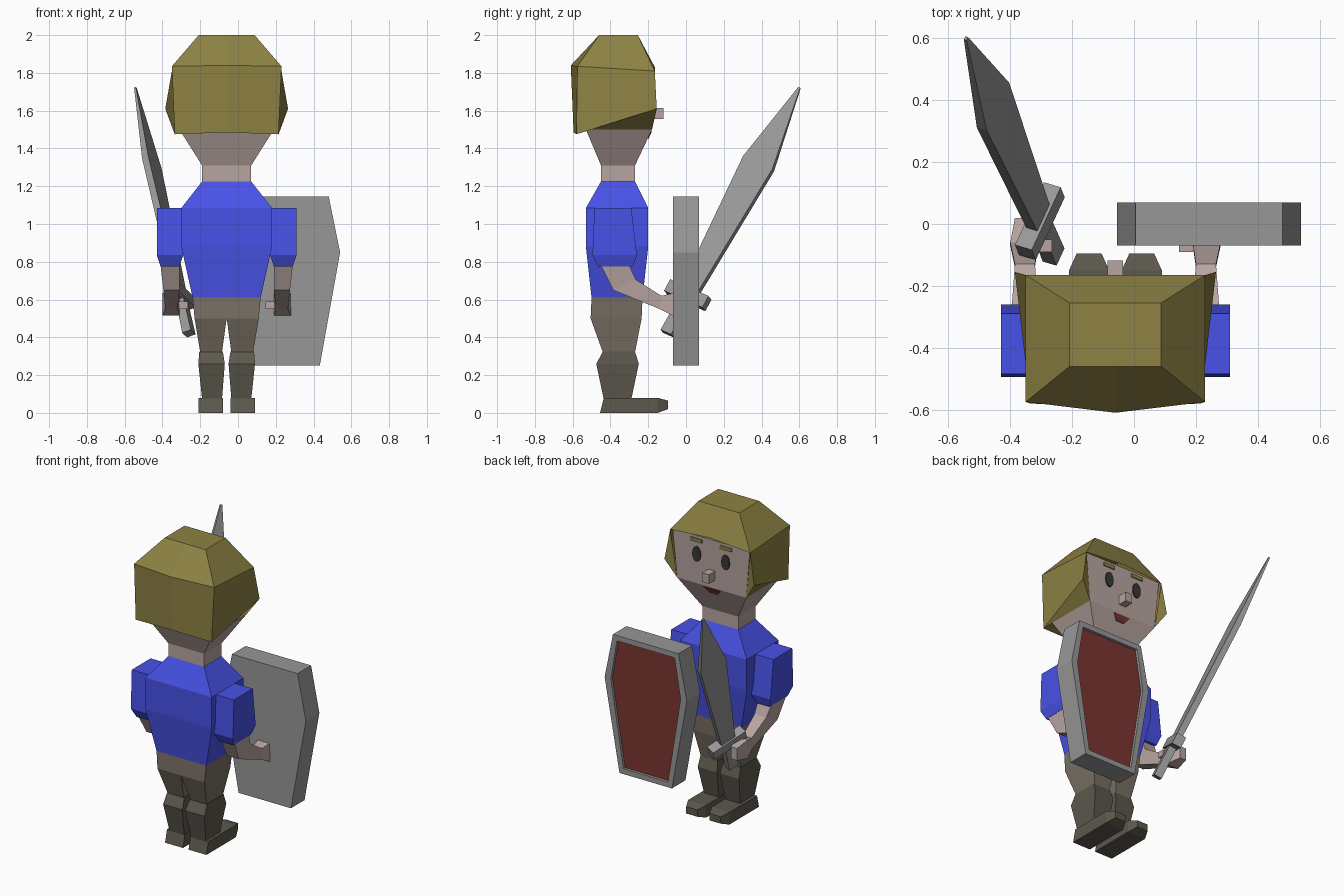
import bpy, bmesh, math
from mathutils import Vector, Matrix

if "Cube" in bpy.data.objects:
    bpy.data.objects.remove(bpy.data.objects["Cube"])

CX = -0.06  # body centre line


def material(name, r, g, b):
    m = bpy.data.materials.new(name)
    m.use_nodes = True
    m.diffuse_color = (r, g, b, 1)
    m.node_tree.nodes["Principled BSDF"].inputs["Base Color"].default_value = (r, g, b, 1)
    return m


SKIN = material("skin", 0.48, 0.375, 0.355)
HAIR = material("olive hair", 0.27, 0.225, 0.058)
BLUE = material("blue cloth", 0.065, 0.085, 0.8)
PANTS = material("brown trousers", 0.19, 0.16, 0.125)
BOOT = material("dark leather", 0.108, 0.098, 0.074)
STEEL = material("grey steel", 0.31, 0.31, 0.31)
RED = material("dark red", 0.195, 0.036, 0.03)
DARK = material("eye black", 0.04, 0.04, 0.036)


def finish(name, bm, *mats):
    bmesh.ops.recalc_face_normals(bm, faces=bm.faces)
    me = bpy.data.meshes.new(name)
    bm.to_mesh(me)
    bm.free()
    for m in mats:
        me.materials.append(m)
    ob = bpy.data.objects.new(name, me)
    bpy.context.collection.objects.link(ob)
    return ob


def loft(name, rings, mat):
    """Skin a closed solid through rings of equal point count."""
    bm = bmesh.new()
    vs = [[bm.verts.new(p) for p in ring] for ring in rings]
    n = len(vs[0])
    for a, b in zip(vs, vs[1:]):
        for i in range(n):
            j = (i + 1) % n
            bm.faces.new((a[i], a[j], b[j], b[i]))
    bm.faces.new(vs[0])
    bm.faces.new(vs[-1])
    return finish(name, bm, mat)


def flat(x0, x1, y0, y1, z, s=1):
    """Level rectangle, x measured from the body centre line."""
    return [(CX + s * x, y, z) for x, y in ((x0, y0), (x1, y0), (x1, y1), (x0, y1))]


def cut(x0, x1, low, high, s=1):
    """Tilted rectangle between two (y, z) points."""
    return [(CX + s * x, *p) for x, p in ((x0, low), (x1, low), (x1, high), (x0, high))]


def box(name, x0, x1, y0, y1, z0, z1, mat, s=1):
    return loft(name, [flat(x0, x1, y0, y1, z, s) for z in (z0, z1)], mat)


# Torso, hips, neck and head
loft("shirt", [flat(-w, w, a, b, z) for w, a, b, z in (
    (0.18, -0.5, -0.23, 0.61), (0.24, -0.53, -0.2, 0.88),
    (0.24, -0.53, -0.2, 1.085), (0.13, -0.45, -0.27, 1.225))], BLUE)
loft("hips", [flat(-0.17, 0.17, -0.505, -0.235, 0.5),
              flat(-0.18, 0.18, -0.5, -0.23, 0.61)], PANTS)
loft("neck_and_head", [flat(-w, w, a, b, z) for w, a, b, z in (
    (0.13, -0.45, -0.27, 1.22), (0.13, -0.45, -0.27, 1.31),
    (0.25, -0.53, -0.18, 1.5), (0.28, -0.53, -0.175, 1.815))], SKIN)

# Limbs, mirrored about the centre line
for side, s in (("left", 1), ("right", -1)):
    loft(side + "_trouser_leg", [flat(0.025, 0.14, -0.44, -0.27, 0.32, s),
                                 flat(0, 0.17, -0.505, -0.235, 0.5, s)], PANTS)
    loft(side + "_boot", [flat(a, b, c, d, z, s) for a, b, c, d, z in (
        (0.025, 0.13, -0.435, -0.29, 0.07), (0.01, 0.15, -0.475, -0.25, 0.26),
        (0.02, 0.145, -0.44, -0.27, 0.325))], BOOT)
    loft(side + "_foot", [cut(a, b, lo, hi, s) for a, b, lo, hi in (
        (0.02, 0.15, (-0.455, 0), (-0.435, 0.08)),
        (0.02, 0.15, (-0.15, 0), (-0.15, 0.08)),
        (0.045, 0.125, (-0.095, 0.02), (-0.095, 0.065)))], BOOT)
    loft(side + "_sleeve", [flat(a, b, c, d, z, s) for a, b, c, d, z in (
        (0.25, 0.35, -0.465, -0.28, 0.775), (0.23, 0.37, -0.495, -0.26, 0.835),
        (0.23, 0.37, -0.485, -0.29, 1.085))], BLUE)
    loft(side + "_forearm", [cut(a, b, lo, hi, s) for a, b, lo, hi in (
        (0.25, 0.35, (-0.45, 0.78), (-0.3, 0.78)),
        (0.25, 0.335, (-0.385, 0.65), (-0.265, 0.705)),
        (0.26, 0.325, (-0.14, 0.55), (-0.13, 0.62)),
        (0.25, 0.34, (-0.07, 0.515), (-0.06, 0.635)),
        (0.28, 0.325, (0.02, 0.53), (0.02, 0.61)))], SKIN)
    box(side + "_thumb", 0.205, 0.26, -0.09, -0.05, 0.55, 0.59, SKIN, s)

    # Eyes and brows
    bm = bmesh.new()
    bmesh.ops.create_cone(bm, cap_ends=True, segments=12, radius1=1, radius2=1, depth=1)
    bm.transform(Matrix.Translation((CX + s * 0.105, -0.174, 1.695))
                 @ Matrix.Diagonal((0.03, 0.009, 0.05, 1))
                 @ Matrix.Rotation(math.pi / 2, 4, "X"))
    finish(side + "_eye", bm, DARK)
    box(side + "_brow", 0.065, 0.15, -0.178, -0.169, 1.775, 1.798, HAIR, s)

# Nose and mouth
box("nose", -0.025, 0.025, -0.19, -0.118, 1.555, 1.615, SKIN)
loft("mouth", [[(CX + x, y + d, z) for x, y, z in (
    (-0.06, -0.185, 1.49), (0.06, -0.185, 1.49),
    (0.03, -0.203, 1.452), (-0.03, -0.203, 1.452))] for d in (-0.003, 0.005)], RED)

# Hair: one half as bands from crown to nape, then mirrored; the face stays open
half = (
    ((0, -0.255, 2), (0.148, -0.255, 2), (0.148, -0.46, 2), (0, -0.46, 2)),
    ((0, -0.165, 1.83), (0.29, -0.165, 1.81), (0.29, -0.575, 1.835), (0, -0.61, 1.84)),
    ((0.325, -0.155, 1.61), (0.275, -0.58, 1.475), (0, -0.595, 1.485)),
    ((0.25, -0.18, 1.5), (0.25, -0.53, 1.5), (0, -0.53, 1.5)))
bm = bmesh.new()
crown, brim, rim, nape = [[bm.verts.new(p) for p in band] for band in half]
bm.faces.new(crown)
for upper, lower in ((crown, brim), (brim[1:], rim), (rim, nape)):
    for i in range(len(upper) - 1):
        bm.faces.new((upper[i], upper[i + 1], lower[i + 1], lower[i]))
bm.faces.new((brim[1], rim[0], nape[0]))
hair = finish("hair", bm, HAIR)
hair.location.x = CX
hair.modifiers.new("mirror", "MIRROR")

# Shield: six-sided slab with a sunken red panel on its outer side
outline = [(0.2375, 1.145), (0.2975, 0.85), (0.19, 0.25)]
outline += [(-x, z) for x, z in reversed(outline)]
bm = bmesh.new()
back = bm.faces.new([bm.verts.new((0.243 + x, -0.07, z)) for x, z in outline])
slab = bmesh.ops.extrude_face_region(bm, geom=[back], use_keep_orig=True)["geom"]
bmesh.ops.translate(bm, vec=(0, 0.14, 0),
                    verts=[g for g in slab if isinstance(g, bmesh.types.BMVert)])
bmesh.ops.recalc_face_normals(bm, faces=bm.faces)
panel = max(bm.faces, key=lambda f: f.calc_center_median().y)
bmesh.ops.inset_region(bm, faces=[panel], thickness=0.045)
bmesh.ops.inset_region(bm, faces=[panel], thickness=0.002, depth=-0.015)
panel.material_index = 1
finish("shield", bm, STEEL, RED)

# Sword: rectangles strung along a slanted axis from pommel to tip
pommel, tip = Vector((-0.26, -0.1, 0.42)), Vector((-0.545, 0.605, 1.73))
axis = (tip - pommel).normalized()
wide = Vector((0.037, 0.08, -0.035))
wide = (wide - axis * wide.dot(axis)).normalized()
thin = axis.cross(wide)


def sword_part(name, stations):
    loft(name, [[pommel + axis * d + wide * w * i + thin * t * j
                 for i, j in ((-1, -1), (1, -1), (1, 1), (-1, 1))]
                for d, w, t in stations], STEEL)


sword_part("sword_grip", [(0, 0.033, 0.025), (0.24, 0.03, 0.022)])
sword_part("sword_guard", [(0.2, 0.12, 0.03), (0.27, 0.12, 0.03)])
sword_part("sword_blade", [(0.26, 0.05, 0.02), (1.04, 0.092, 0.018), (1.505, 0.006, 0.005)])
